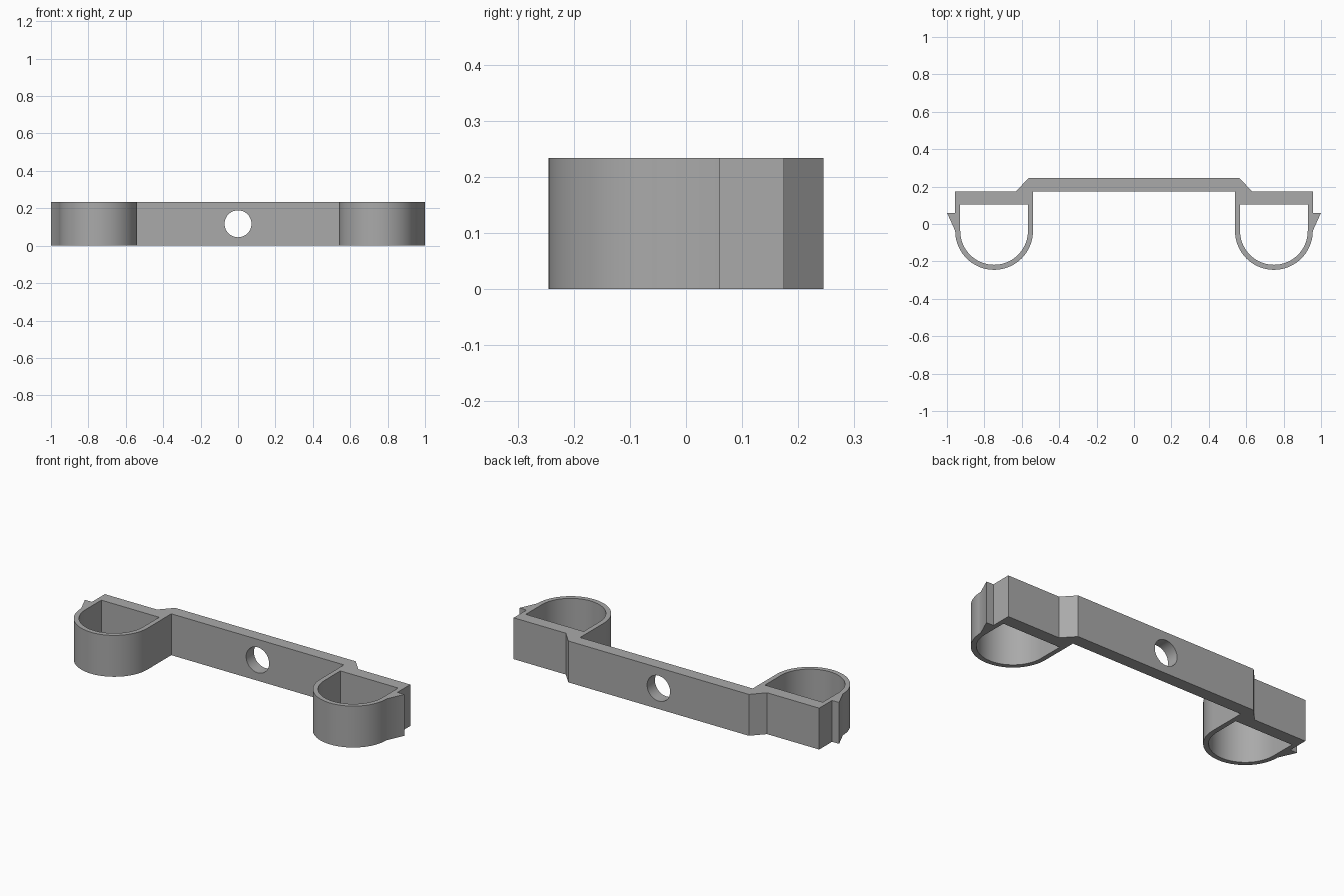
import bpy, bmesh
from math import sin, cos, pi
from mathutils import Matrix

cube = bpy.data.objects.get("Cube")
if cube:
    bpy.data.objects.remove(cube, do_unlink=True)

H = 0.234                      # height of the bracket
CX, CY = 0.748, -0.037         # centre of the clip rings
R_OUT, R_IN = 0.208, 0.181

grey = bpy.data.materials.new("plain grey")
grey.use_nodes = True
colour = (0.4, 0.4, 0.4, 1)
grey.diffuse_color = colour
grey.node_tree.nodes["Principled BSDF"].inputs["Base Color"].default_value = colour


def make_object(name, bm):
    bmesh.ops.recalc_face_normals(bm, faces=bm.faces)
    mesh = bpy.data.meshes.new(name)
    bm.to_mesh(mesh)
    bm.free()
    mesh.materials.append(grey)
    obj = bpy.data.objects.new(name, mesh)
    bpy.context.collection.objects.link(obj)
    return obj


def prism(name, outline, z0, z1):
    bm = bmesh.new()
    face = bm.faces.new([bm.verts.new((x, y, z0)) for x, y in outline])
    top = bmesh.ops.extrude_face_region(bm, geom=[face])["geom"]
    verts = [v for v in top if isinstance(v, bmesh.types.BMVert)]
    bmesh.ops.translate(bm, verts=verts, vec=(0, 0, z1 - z0))
    return make_object(name, bm)


def half_circle(r, steps=36):
    return [(CX + r * cos(pi * i / steps), CY - r * sin(pi * i / steps))
            for i in range(steps + 1)]


# Bar with stepped ends, outer hooks and round clips, mirrored across x
half = [(0.565, 0.245), (0.63, 0.175), (CX + R_OUT, 0.175), (CX + R_OUT, 0.06),
        (1.0, 0.06)] + half_circle(R_OUT) + [(CX - R_OUT, 0.175)]
outline = half + [(-x, y) for x, y in reversed(half)]
bracket = prism("clip_bracket", outline, 0, H)

# D-shaped openings of the clips
opening = half_circle(R_IN) + [(CX - R_IN, 0.105), (CX + R_IN, 0.105)]
cutters = [prism("clip_opening", [(s * x, y) for x, y in opening], -0.1, H + 0.1)
           for s in (1, -1)]

# Screw hole through the middle of the bar
bm = bmesh.new()
bmesh.ops.create_cone(bm, cap_ends=True, segments=48, radius1=0.072, radius2=0.072,
                      depth=0.3, matrix=Matrix.Translation((0, 0.21, H / 2))
                      @ Matrix.Rotation(pi / 2, 4, "X"))
cutters.append(make_object("screw_hole", bm))

# Cut the openings and remove the cutters
bpy.context.view_layer.objects.active = bracket
bracket.select_set(True)
for cutter in cutters:
    mod = bracket.modifiers.new("cut", "BOOLEAN")
    mod.operation = "DIFFERENCE"
    mod.solver = "EXACT"
    mod.object = cutter
    bpy.ops.object.modifier_apply(modifier=mod.name)
    bpy.data.objects.remove(cutter, do_unlink=True)

bpy.ops.object.shade_smooth_by_angle(angle=pi / 7)
